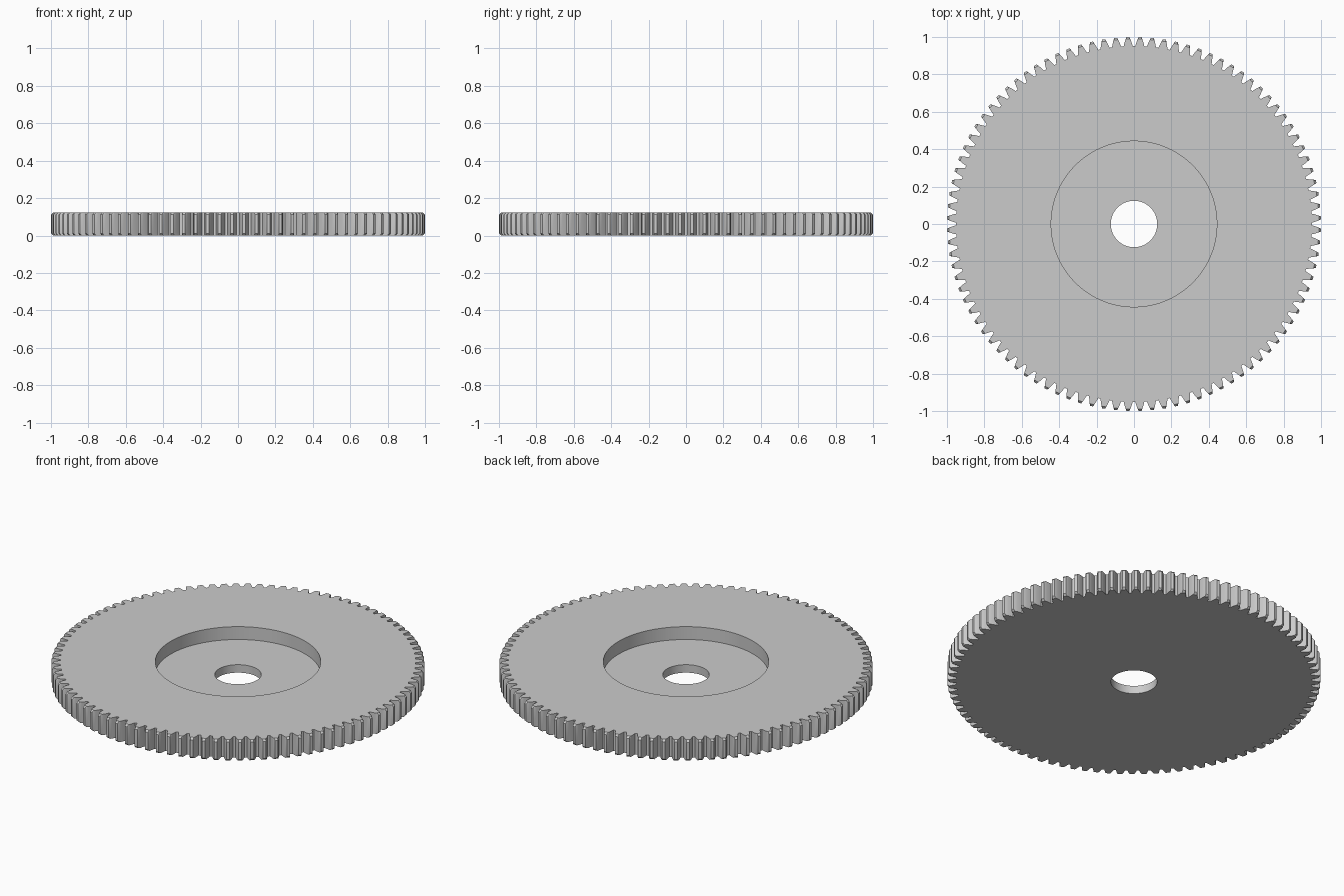
import bpy, bmesh, math

cube = bpy.data.objects.get("Cube")
if cube:
    bpy.data.objects.remove(cube)

TEETH = 96
HEIGHT = 0.123
CHAMFER = 0.011
FLOOR = 0.047
RECESS_R = 0.443
BORE_R = 0.124
TIP_R = 1.0
ROOT_R = 0.951
PITCH_R = TEETH / (TEETH + 2)
PRESSURE = math.radians(20)
BASE_R = PITCH_R * math.cos(PRESSURE)


def involute(angle):
    return math.tan(angle) - angle


def half_angle(radius):
    """Half the angular width of a tooth at a given radius."""
    pressure = math.acos(BASE_R / radius)
    return math.pi / (2 * TEETH) + involute(PRESSURE) - involute(pressure)


# Tooth outline as (angle, radius) all the way round, a gap centred on each axis
radii = [ROOT_R, 0.96, 0.97, 0.98, TIP_R - CHAMFER, TIP_R]
outline = []
for tooth in range(TEETH):
    centre = (tooth + 0.5) * math.tau / TEETH
    outline += [(centre - half_angle(r), r) for r in radii]
    outline += [(centre + half_angle(r), r) for r in reversed(radii)]

bm = bmesh.new()


def ring(z, limit):
    """One closed loop of the gear, its teeth cut off at the limit radius."""
    return [bm.verts.new((min(r, limit) * math.cos(a), min(r, limit) * math.sin(a), z))
            for a, r in outline]


# Rings run up the toothed rim, over the top, down the recess and through the bore
rings = [
    ring(0, TIP_R - CHAMFER),
    ring(CHAMFER, TIP_R),
    ring(HEIGHT - CHAMFER, TIP_R),
    ring(HEIGHT, TIP_R - CHAMFER),
    ring(HEIGHT, RECESS_R),
    ring(FLOOR, RECESS_R),
    ring(FLOOR, BORE_R),
    ring(0, BORE_R),
]
count = len(outline)
for lower, upper in zip(rings, rings[1:] + rings[:1]):
    for i in range(count):
        j = (i + 1) % count
        bm.faces.new((lower[i], lower[j], upper[j], upper[i]))

# Weld the flat ends where the chamfer meets the flanks
bmesh.ops.remove_doubles(bm, verts=bm.verts, dist=1e-6)
bmesh.ops.recalc_face_normals(bm, faces=bm.faces)

mesh = bpy.data.meshes.new("spur_gear")
bm.to_mesh(mesh)
bm.free()
gear = bpy.data.objects.new("spur_gear", mesh)
bpy.context.collection.objects.link(gear)

# Single grey metal colour
grey = bpy.data.materials.new("grey_metal")
grey.use_nodes = True
colour = (0.6, 0.6, 0.6, 1)
grey.diffuse_color = colour
grey.node_tree.nodes["Principled BSDF"].inputs["Base Color"].default_value = colour
mesh.materials.append(grey)

bpy.ops.object.select_all(action='DESELECT')
gear.select_set(True)
bpy.context.view_layer.objects.active = gear
bpy.ops.object.shade_smooth_by_angle(angle=math.radians(25))
